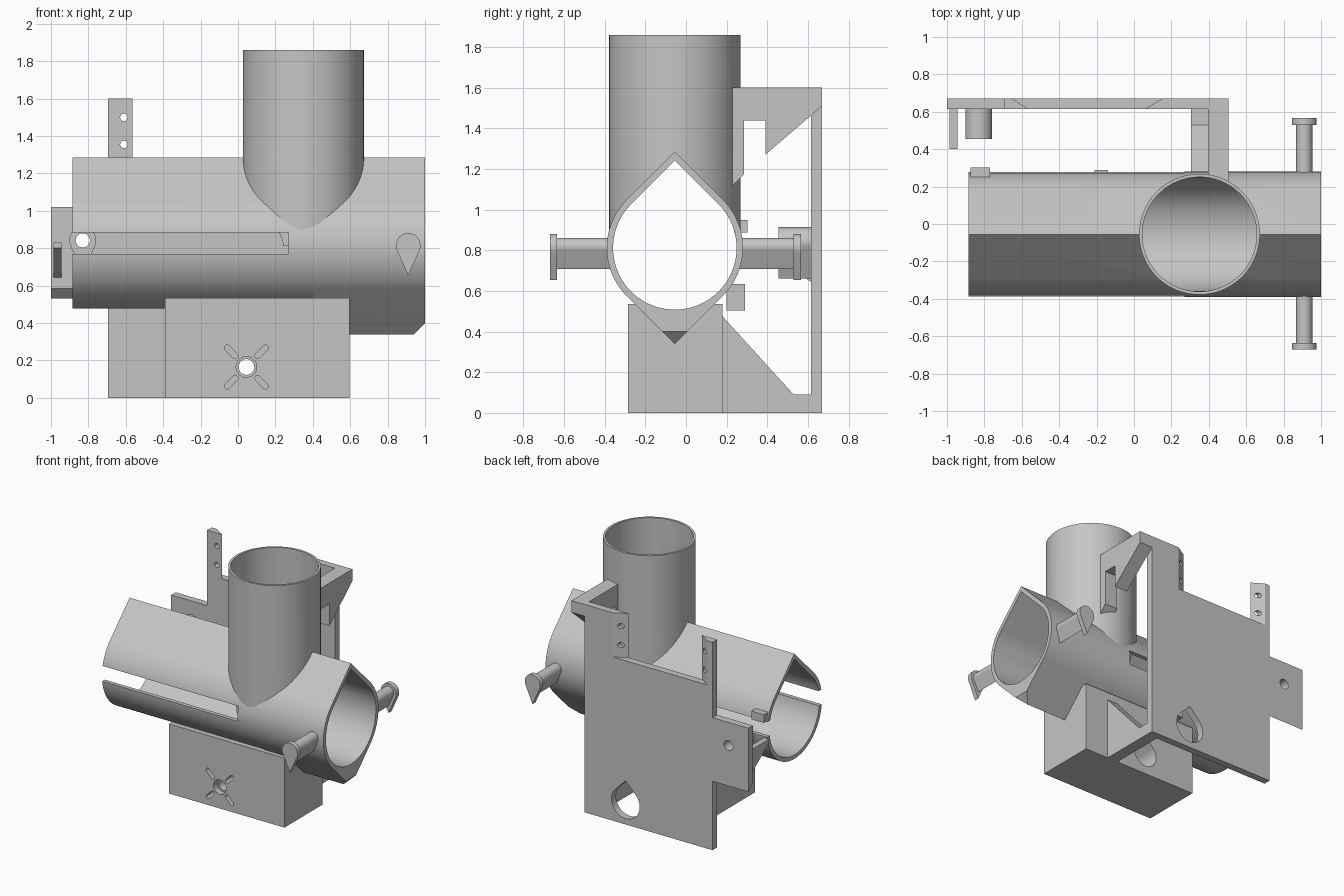
import bpy, bmesh, math
from math import cos, sin, pi, radians

if "Cube" in bpy.data.objects:
    bpy.data.objects.remove(bpy.data.objects["Cube"], do_unlink=True)

grey = bpy.data.materials.new("plain grey")
grey.use_nodes = True
grey.diffuse_color = (0.56, 0.56, 0.56, 1)
grey.node_tree.nodes["Principled BSDF"].inputs["Base Color"].default_value = (0.56, 0.56, 0.56, 1)
parts = []


def prism(name, profile, axis, start, end, part=True):
    """Extrude a 2D profile along an axis; profile holds the other two coordinates in order."""
    place = {"x": lambda u, v: (start, u, v),
             "y": lambda u, v: (u, start, v),
             "z": lambda u, v: (u, v, start)}[axis]
    bm = bmesh.new()
    face = bm.faces.new([bm.verts.new(place(u, v)) for u, v in profile])
    grown = bmesh.ops.extrude_face_region(bm, geom=[face])["geom"]
    shift = [(end - start) * (axis == a) for a in "xyz"]
    bmesh.ops.translate(bm, vec=shift, verts=[g for g in grown if isinstance(g, bmesh.types.BMVert)])
    bmesh.ops.recalc_face_normals(bm, faces=bm.faces)
    mesh = bpy.data.meshes.new(name)
    bm.to_mesh(mesh)
    bm.free()
    mesh.materials.append(grey)
    obj = bpy.data.objects.new(name, mesh)
    bpy.context.collection.objects.link(obj)
    if part:
        parts.append(obj)
    else:
        obj.hide_render = True
    return obj


def rect(u0, u1, v0, v1):
    return [(u0, v0), (u1, v0), (u1, v1), (u0, v1)]


def circle(u, v, r, n=64):
    return [(u + r * cos(2 * pi * i / n), v + r * sin(2 * pi * i / n)) for i in range(n)]


def teardrop(u, v, r, tip=None, side=1, n=64):
    """Circle with a pointed tip above (side 1) or below (side -1)."""
    tip = tip or r * math.sqrt(2)
    a = math.acos(r / tip)
    angles = [a + (2 * pi - 2 * a) * i / n for i in range(n + 1)]
    return [(u, v + side * tip)] + [(u + r * sin(t), v + side * r * cos(t)) for t in angles]


def slot(u, v, angle, near, far, half):
    """Rounded slot lying on a ray from a centre."""
    pts = []
    for dist, turn in ((far, -pi / 2), (near, pi / 2)):
        cu, cv = u + dist * cos(angle), v + dist * sin(angle)
        for i in range(9):
            t = angle + turn + pi * i / 8
            pts.append((cu + half * cos(t), cv + half * sin(t)))
    return pts


def cut(obj, *cutters):
    for c in cutters:
        mod = obj.modifiers.new("cut", "BOOLEAN")
        mod.operation, mod.solver, mod.object = "DIFFERENCE", "EXACT", c
    bpy.context.view_layer.update()
    graph = bpy.context.evaluated_depsgraph_get()
    mesh = bpy.data.meshes.new_from_object(obj.evaluated_get(graph))
    obj.modifiers.clear()
    obj.data = mesh


cutters = []


def cutter(*args):
    c = prism("cutter", *args, part=False)
    cutters.append(c)
    return c


CY, CZ, PX = -0.055, 0.812, 0.35      # tube axis and pipe position

# Shared bores
tube_bore = cutter(teardrop(CY, CZ, 0.304), "x", -1.2, 1.2)
pipe_bore = cutter(circle(PX, CY, 0.306), "z", CZ, 2.2)

# Horizontal tube with long side slots
tube = prism("main_tube", teardrop(CY, CZ, 0.335), "x", -0.885, 1.0)
cut(tube, tube_bore, pipe_bore, cutter(rect(-1.1, 0.27, 0.77, 0.885), "y", -0.6, 0.6))

# Vertical pipe
pipe = prism("upright_pipe", circle(PX, CY, 0.323, 96), "z", CZ, 1.86)
cut(pipe, tube_bore, pipe_bore)

# Keel under the tube with a chamfered end
keel = prism("tube_keel", teardrop(CY, CZ, 0.335, side=-1), "x", 0.4, 1.0)
cut(keel, tube_bore, pipe_bore,
    cutter([(0.93, 0.33), (1.1, 0.5), (1.1, 0.2), (0.93, 0.2)], "y", -0.5, 0.5),
    cutter(rect(-0.5, 0.5, CZ, 1.4), "x", 0.3, 1.1))

# Mounting block with centre hole and diagonal slots
HX, HZ = 0.045, 0.165
block = prism("mounting_block", rect(-0.39, 0.595, 0, 0.535), "y", -0.285, 0.18)
slots = [cutter(slot(HX, HZ, radians(45 + 90 * i), 0.085, 0.145, 0.015), "y", -0.4, -0.15)
         for i in range(4)]
cut(block, tube_bore, cutter(circle(HX, HZ, 0.042), "y", -0.5, 0.5),
    cutter(circle(HX, HZ, 0.055), "y", -0.4, -0.24),
    cutter(teardrop(HX, HZ, 0.1), "y", -0.05, 0.3), *slots)

# Back plate with notch, ear holes and large teardrop hole
plate = prism("back_plate", rect(-0.695, 0.395, 0, 1.6), "y", 0.615, 0.67)
ear_holes = [cutter(circle(x, z, 0.02, 24), "y", 0.5, 0.8)
             for x in (-0.61, 0.105) for z in (1.355, 1.5)]
cut(plate, cutter([(-0.667, 0.68), (-0.549, 0.605), (0.042, 0.605), (0.168, 0.68)], "z", 1.26, 1.8),
    cutter(teardrop(HX, HZ, 0.12), "y", 0.5, 0.8), *ear_holes)

# Side tab of the plate, chamfered below, with a bored boss and a small fin
BX, BZ = -0.83, 0.842
pin_hole = cutter(circle(BX, BZ, 0.038, 32), "y", 0.3, 0.8)
tab = prism("side_tab", [(0.67, 0.53), (0.67, 1.02), (0.615, 1.02), (0.615, 0.585)], "x", -1.0, -0.695)
boss = prism("tab_boss", teardrop(BX, BZ, 0.072, 0.18, -1), "y", 0.455, 0.62)
for obj in (tab, boss):
    cut(obj, pin_hole)
prism("tab_fin", [(0.62, 0.83), (0.4, 0.83), (0.4, 0.8), (0.62, 0.64)], "x", -0.987, -0.945)

# Gusset joining block and plate
prism("gusset", [(0.17, 0), (0.62, 0), (0.62, 0.09), (0.53, 0.09), (0.18, 0.475), (0.17, 0.475)],
      "x", 0.305, 0.395)

# Upper bracket joining plate and pipe
bracket = prism("upper_bracket",
                [(0.67, 1.6), (0.23, 1.6), (0.23, 1.12), (0.285, 1.175), (0.285, 1.44),
                 (0.39, 1.44), (0.39, 1.27), (0.67, 1.51)], "x", 0.395, 0.505)
cut(bracket, pipe_bore)

# Pegs on both sides of the tube
for label, side, root, neck, tip in (("front", -1, 0.37, 0.635, 0.67), ("back", 1, 0.26, 0.53, 0.567)):
    prism(label + "_peg", teardrop(0.91, 0.817, 0.044, 0.108, -1, 32), "y", side * root, side * neck)
    prism(label + "_peg_head", teardrop(0.91, 0.815, 0.066, 0.16, -1, 32), "y", side * neck, side * tip)

# Small lugs on the back of the tube
prism("upper_lug", rect(0.235, 0.303, 0.887, 0.95), "x", -0.875, -0.77)
prism("lower_lug", rect(0.2, 0.29, 0.505, 0.635), "x", -0.21, -0.14)

for c in cutters:
    bpy.data.objects.remove(c, do_unlink=True)

# Smooth curved walls, keep edges sharp
bpy.ops.object.select_all(action="DESELECT")
for obj in parts:
    obj.select_set(True)
bpy.context.view_layer.objects.active = tube
bpy.ops.object.shade_smooth_by_angle(angle=radians(25))
